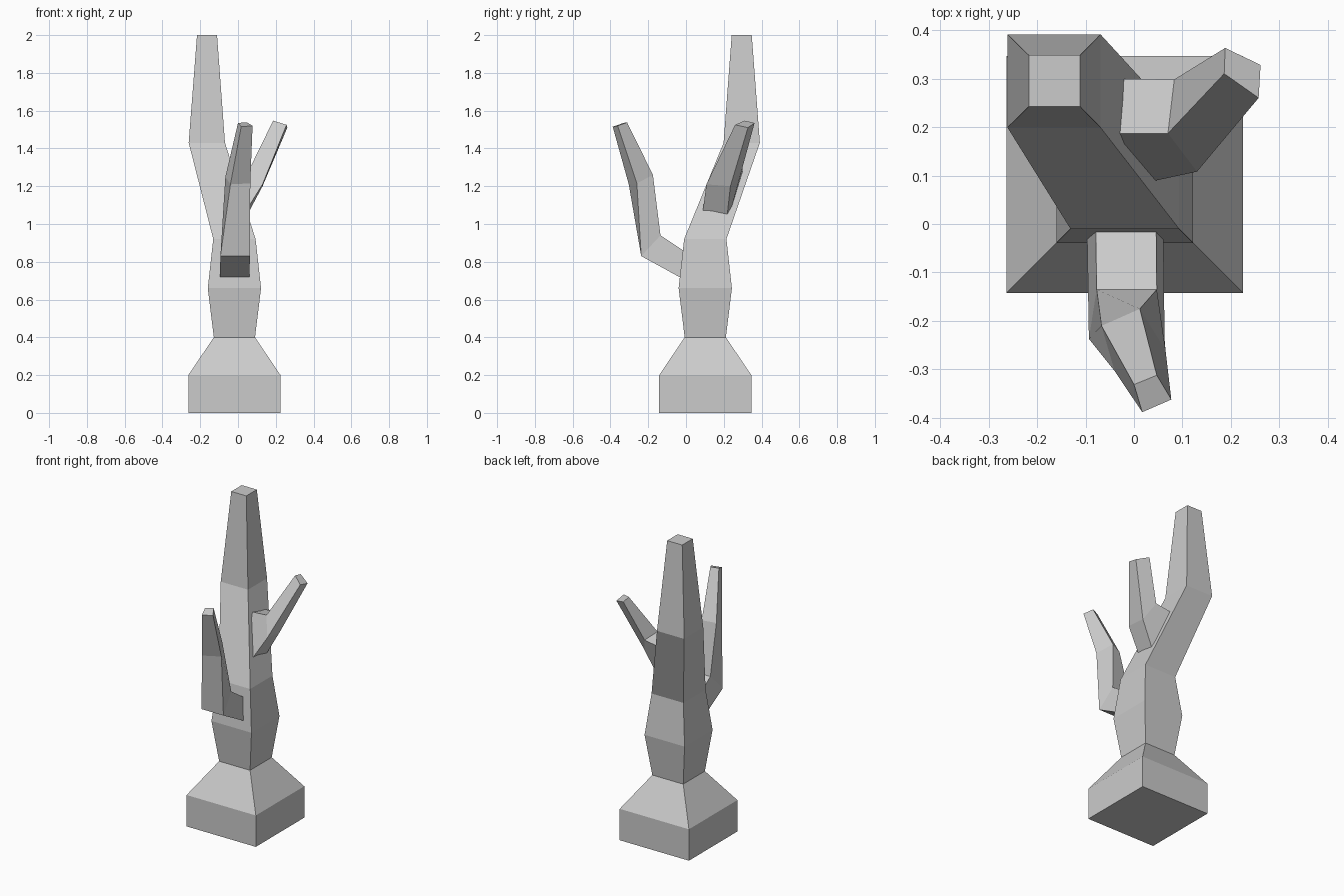
import bpy, bmesh


def loft(name, rings):
    """Skin a chain of four-cornered sections and cap both ends."""
    bm = bmesh.new()
    loops = [[bm.verts.new(p) for p in ring] for ring in rings]
    for a, b in zip(loops, loops[1:]):
        for i in range(4):
            j = (i + 1) % 4
            bm.faces.new((a[i], a[j], b[j], b[i]))
    bm.faces.new(loops[0][::-1])
    bm.faces.new(loops[-1])
    bmesh.ops.recalc_face_normals(bm, faces=bm.faces)
    mesh = bpy.data.meshes.new(name)
    bm.to_mesh(mesh)
    bm.free()
    obj = bpy.data.objects.new(name, mesh)
    bpy.context.collection.objects.link(obj)
    return obj


def square(cx, cy, half, z):
    return [(cx + sx * half, cy + sy * half, z)
            for sx, sy in ((-1, -1), (1, -1), (1, 1), (-1, 1))]


# Trunk with flared root block: centre x, centre y, half width, height
trunk = [
    (-0.019, 0.102, 0.244, 0.0),
    (-0.019, 0.102, 0.244, 0.2),
    (-0.019, 0.102, 0.109, 0.4),
    (-0.019, 0.102, 0.141, 0.66),
    (-0.019, 0.102, 0.112, 0.92),
    (-0.165, 0.295, 0.096, 1.43),
    (-0.164, 0.295, 0.053, 2.0),
]
loft("trunk", [square(*s) for s in trunk])

# Front branch: rooted inside the trunk, elbow, twist, tip
loft("front_branch", [
    [(-0.08, 0.06, 0.81), (0.045, 0.06, 0.81), (0.06, 0.05, 0.673), (-0.098, 0.05, 0.673)],
    [(-0.077, -0.135, 0.94), (0.047, -0.135, 0.94), (0.063, -0.237, 0.83), (-0.093, -0.237, 0.83)],
    [(-0.067, -0.21, 1.25), (0.012, -0.175, 1.26), (0.065, -0.26, 1.215), (-0.04, -0.303, 1.21)],
    [(0.0, -0.331, 1.535), (0.047, -0.312, 1.538), (0.077, -0.362, 1.52), (0.017, -0.388, 1.515)],
])

# Side branch: rooted inside the trunk, elbow, tip
loft("side_branch", [
    [(0.0, 0.08, 1.0), (0.01, 0.21, 0.975), (-0.075, 0.3, 1.27), (-0.077, 0.187, 1.3)],
    [(0.13, 0.108, 1.21), (0.13, 0.235, 1.2), (0.083, 0.298, 1.295), (0.07, 0.187, 1.31)],
    [(0.257, 0.26, 1.525), (0.261, 0.328, 1.51), (0.188, 0.363, 1.535), (0.186, 0.31, 1.547)],
])
